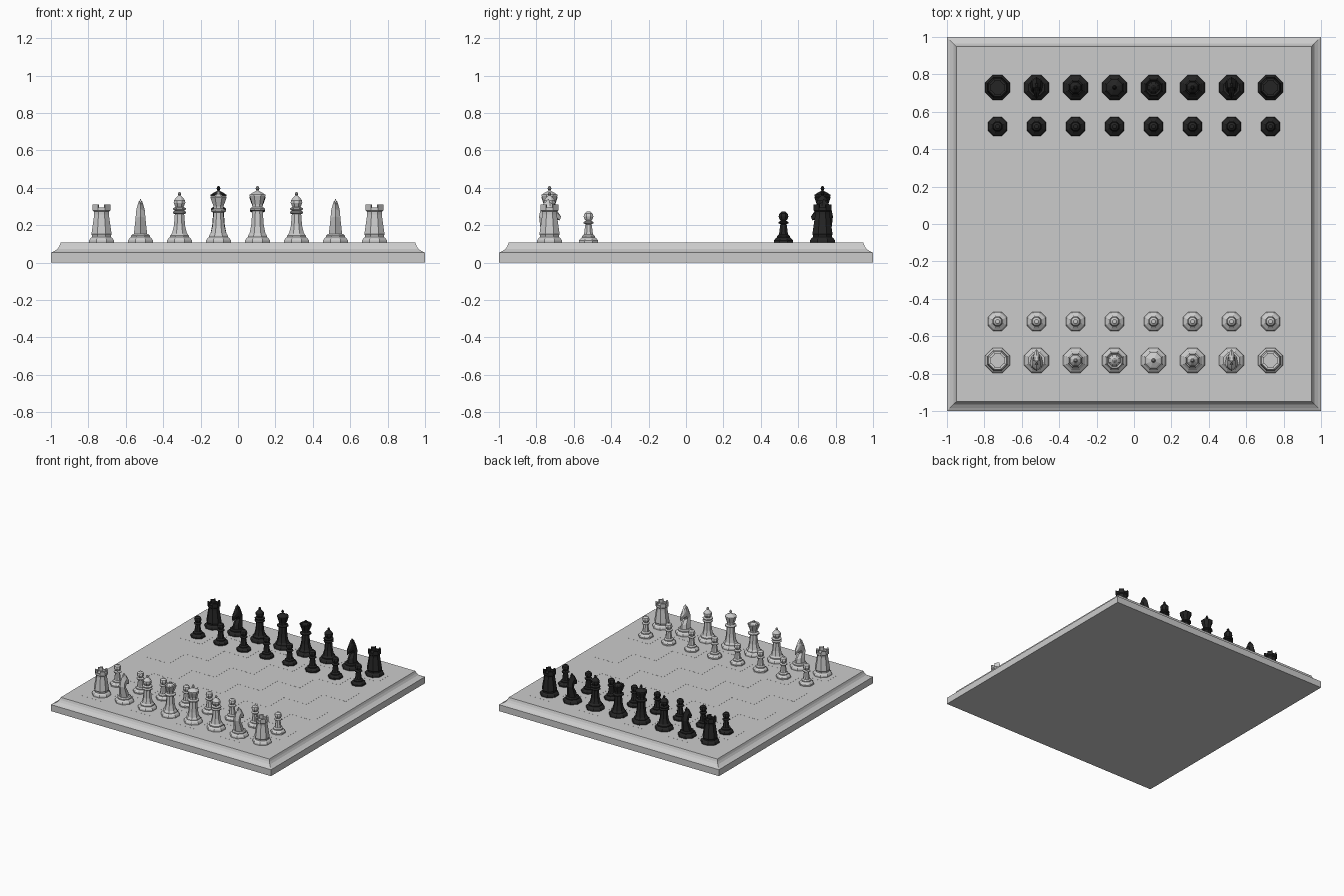
import bpy, bmesh, math
from mathutils import Vector

if "Cube" in bpy.data.objects:
    bpy.data.objects.remove(bpy.data.objects["Cube"])

TOP = 0.107      # board surface height
SQ = 0.2085      # square size


def material(name, c):
    m = bpy.data.materials.new(name)
    m.diffuse_color = (c, c, c, 1)
    m.use_nodes = True
    m.node_tree.nodes["Principled BSDF"].inputs["Base Color"].default_value = m.diffuse_color
    return m


PALE = material("pale_grey", 0.6)
DARK = material("near_black", 0.018)


def mesh_from(name, bm):
    bmesh.ops.recalc_face_normals(bm, faces=bm.faces)
    me = bpy.data.meshes.new(name)
    bm.to_mesh(me)
    bm.free()
    return me


def place(name, me, mat, loc=(0, 0, 0), turn=0):
    ob = bpy.data.objects.new(name, me)
    bpy.context.collection.objects.link(ob)
    ob.location = loc
    ob.rotation_euler.z = turn
    me.materials.clear()
    me.materials.append(mat)
    return ob


def loft(bm, rings):
    rows = [[bm.verts.new(p) for p in ring] for ring in rings]
    n = len(rows[0])
    for a, b in zip(rows, rows[1:]):
        for i in range(n):
            j = (i + 1) % n
            bm.faces.new((a[i], a[j], b[j], b[i]))
    bm.faces.new(rows[0][::-1])
    bm.faces.new(rows[-1])


def lathe(bm, profile, n=8):
    # profile holds half-widths across the flats
    k = 1 / math.cos(math.pi / n)
    loft(bm, [[(r * k * math.cos((i + .5) * math.tau / n),
                r * k * math.sin((i + .5) * math.tau / n), z)
               for i in range(n)] for r, z in profile])


# board with a coved edge
bm = bmesh.new()
lathe(bm, [(1, 0), (1, .053), (.985, .060), (.965, .073), (.955, .088),
           (.948, TOP)], 4)
place("board", mesh_from("board", bm), PALE)

# alternate squares as thin plates
bm = bmesh.new()
for i in range(8):
    for j in range(8):
        if (i + j) % 2 == 0:
            r = bmesh.ops.create_cube(bm, size=1)
            for v in r["verts"]:
                v.co = Vector(((v.co.x + i - 3.5) * SQ, (v.co.y + j - 3.5) * SQ,
                               TOP + v.co.z * .001))
place("squares", mesh_from("squares", bm), PALE)

# profiles above the board: half-width, height
FOOT = [(.066, 0), (.066, .012), (.060, .022), (.050, .030), (.050, .038)]
PROFILES = {
    "pawn": [(.052, 0), (.052, .010), (.045, .020), (.034, .028), (.034, .036),
             (.024, .044), (.017, .098), (.027, .104), (.027, .110),
             (.014, .116), (.022, .126), (.026, .140), (.022, .155),
             (.010, .165)],
    "rook": FOOT + [(.054, .045), (.039, .150), (.039, .165), (.047, .172),
                    (.047, .189), (.034, .189), (.034, .176)],
    "bishop": FOOT + [(.040, .050), (.030, .090), (.025, .152), (.036, .158),
                      (.036, .164), (.024, .170), (.036, .178), (.036, .184),
                      (.021, .190), (.031, .212), (.030, .226), (.010, .250),
                      (.006, .253), (.010, .260), (.004, .270)],
    "queen": FOOT + [(.042, .050), (.032, .090), (.026, .160), (.040, .166),
                     (.040, .174), (.026, .182), (.026, .192), (.044, .242),
                     (.040, .248), (.032, .236), (.022, .250), (.010, .260),
                     (.010, .270), (.003, .276)],
    "king": FOOT + [(.042, .050), (.034, .090), (.028, .168), (.041, .174),
                    (.041, .182), (.028, .190), (.028, .204), (.042, .250),
                    (.042, .256), (.034, .262), (.008, .276), (.005, .280),
                    (.011, .288), (.003, .304)],
    "knight": FOOT + [(.042, .046)],
}


def knight_head(bm):
    # sections run from the mane to the chest, face and muzzle
    secs = [((-.042, .044), (.042, .044), .036),
            ((-.050, .090), (.034, .080), .031),
            ((-.056, .140), (.006, .115), .026),
            ((-.048, .180), (.018, .132), .024),
            ((-.034, .206), (.054, .118), .021),
            ((-.020, .218), (.062, .138), .017),
            ((-.010, .230), (.028, .192), .010)]
    rings = []
    for a, b, w in secs:
        a, b = Vector(a), Vector(b)
        p, q = a.lerp(b, .28), a.lerp(b, .75)
        rings.append([(0, *a), (w, *p), (w * .75, *q), (0, *b),
                      (-w * .75, *q), (-w, *p)])
    loft(bm, rings)
    # ear
    loft(bm, [[(.008, -.022, .212), (.008, .004, .212), (-.008, .004, .212),
               (-.008, -.022, .212)],
              [(.002, -.008, .232), (.002, -.004, .232), (-.002, -.004, .232),
               (-.002, -.008, .232)]])


def rook_merlons(bm):
    k = 1 / math.cos(math.pi / 8)
    for s in range(4):
        mid = math.pi / 4 + s * math.pi / 2
        loft(bm, [[(r * k * math.cos(mid + d * math.pi / 8),
                    r * k * math.sin(mid + d * math.pi / 8), z)
                   for r, d in ((.047, -1), (.047, 1), (.034, 1), (.034, -1))]
                  for z in (.187, .205)])


def piece_mesh(kind, name):
    bm = bmesh.new()
    lathe(bm, PROFILES[kind])
    if kind == "knight":
        knight_head(bm)
    if kind == "rook":
        rook_merlons(bm)
    return mesh_from(name, bm)


# two facing armies, the far one turned half round
ROW = ["rook", "knight", "bishop", "queen", "king", "bishop", "knight", "rook"]
for side, mat, sgn in (("pale", PALE, 1), ("dark", DARK, -1)):
    meshes = {k: piece_mesh(k, side + "_" + k) for k in PROFILES}
    for i, kind in enumerate(ROW):
        x = (i - 3.5) * SQ * sgn
        turn = 0 if sgn > 0 else math.pi
        place(side + "_" + kind, meshes[kind], mat, (x, -3.5 * SQ * sgn, TOP), turn)
        place(side + "_pawn", meshes["pawn"], mat, (x, -2.5 * SQ * sgn, TOP), turn)
